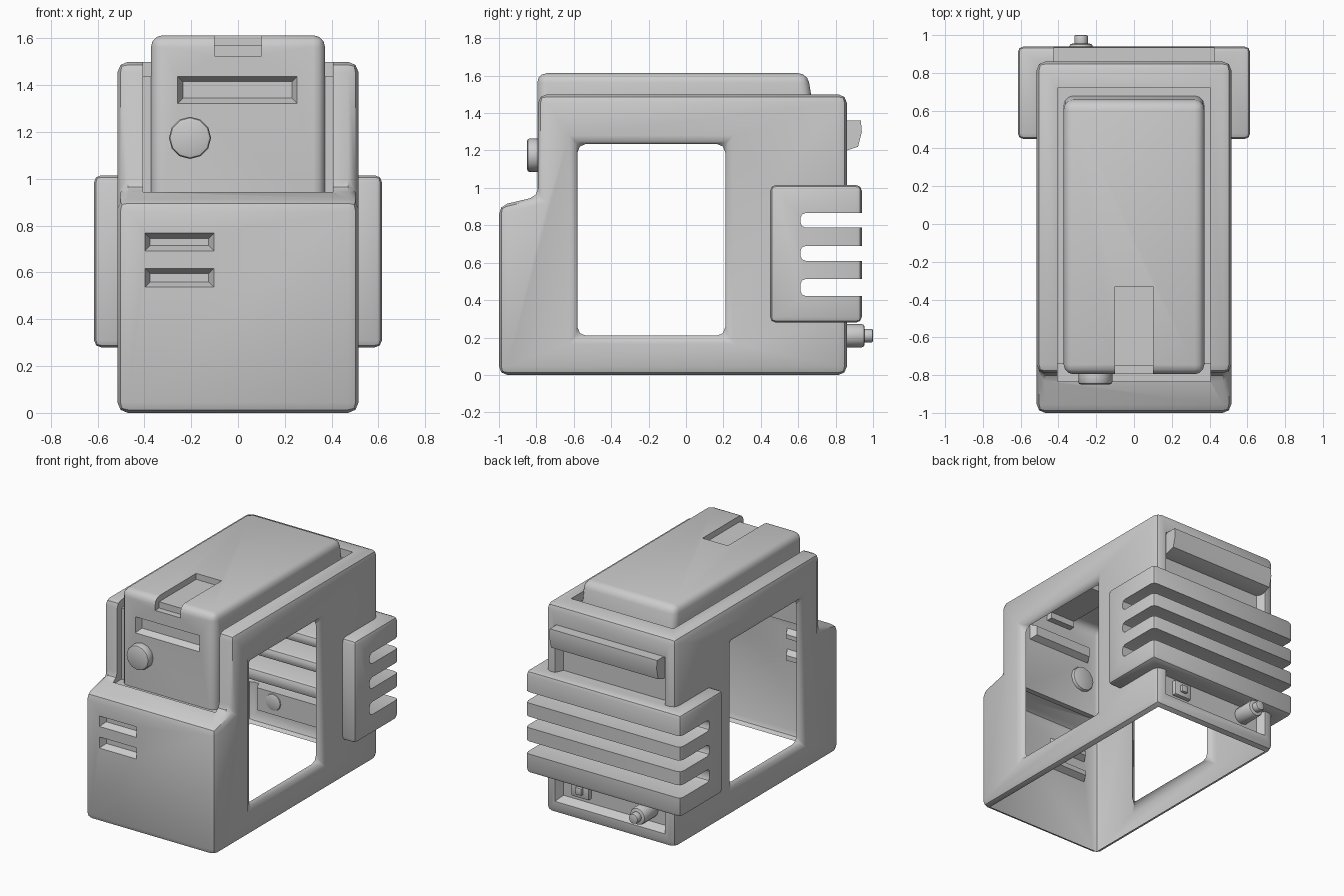
import bpy, bmesh, math
from mathutils import Matrix

if "Cube" in bpy.data.objects:
    bpy.data.objects.remove(bpy.data.objects["Cube"])


def finish(bm, name, bevel=0, seg=2):
    bmesh.ops.recalc_face_normals(bm, faces=bm.faces[:])
    if bevel:
        sharp = [e for e in bm.edges if e.calc_face_angle(0) > 0.2]
        bmesh.ops.bevel(bm, geom=sharp, offset=bevel, segments=seg, profile=0.5,
                        affect='EDGES', clamp_overlap=True)
    me = bpy.data.meshes.new(name)
    bm.to_mesh(me)
    bm.free()
    ob = bpy.data.objects.new(name, me)
    bpy.context.collection.objects.link(ob)
    return ob


def prism(name, pts, hx, bevel=0, window=None, seg=2):
    """(y, z) profile extruded over x = -hx..hx, optionally with a four-corner window."""
    bm = bmesh.new()
    n = len(pts)
    a, b = [[bm.verts.new((x, y, z)) for y, z in pts] for x in (-hx, hx)]
    for i in range(n):
        bm.faces.new((a[i], a[(i + 1) % n], b[(i + 1) % n], b[i]))
    if window:
        c, d = [[bm.verts.new((x, y, z)) for y, z in window] for x in (-hx, hx)]
        for i in range(4):
            bm.faces.new((c[i], c[(i + 1) % 4], d[(i + 1) % 4], d[i]))
        for o, w in ((a, c), (b, d)):
            for i in range(3):
                bm.faces.new((o[i], o[i + 1], w[i + 1], w[i]))
            bm.faces.new(o[3:] + [o[0], w[0], w[3]])
    else:
        bm.faces.new(a)
        bm.faces.new(b)
    return finish(bm, name, bevel, seg)


def block(name, x, y, z, bevel=0, taper=0, seg=2):
    """Box from ranges; taper shrinks the y[1] end."""
    bm = bmesh.new()
    rings = []
    for yy, t in ((y[0], 0), (y[1], taper)):
        rings.append([bm.verts.new(p) for p in (
            (x[0] + t, yy, z[0] + t), (x[1] - t, yy, z[0] + t),
            (x[1] - t, yy, z[1] - t), (x[0] + t, yy, z[1] - t))])
    r, s = rings
    bm.faces.new(r)
    bm.faces.new(s)
    for i in range(4):
        bm.faces.new((r[i], r[(i + 1) % 4], s[(i + 1) % 4], s[i]))
    return finish(bm, name, bevel, seg)


def rod(name, x, z, y0, y1, r, bevel, sides=12):
    bm = bmesh.new()
    bmesh.ops.create_cone(bm, cap_ends=True, segments=sides, radius1=r, radius2=r, depth=abs(y1 - y0))
    rims = [e for e in bm.edges if e.calc_face_angle(0) > 1]
    bmesh.ops.bevel(bm, geom=rims, offset=bevel, segments=2, profile=0.5, affect='EDGES')
    bm.transform(Matrix.Translation((x, (y0 + y1) / 2, z)) @ Matrix.Rotation(math.pi / 2, 4, 'X'))
    return finish(bm, name)


def combine(ob, other, op='DIFFERENCE'):
    m = ob.modifiers.new('bool', 'BOOLEAN')
    m.operation, m.object, m.solver = op, other, 'EXACT'
    bpy.context.view_layer.objects.active = ob
    bpy.ops.object.modifier_apply(modifier=m.name)
    bpy.data.objects.remove(other)


# main housing with side windows
housing = prism('housing',
                [(-1, 0), (.86, 0), (.86, 1.5), (-.79, 1.5), (-.79, .955), (-1, .905)], .515, .045,
                [(-.58, .21), (.21, .21), (.21, 1.235), (-.58, 1.235)])
# channel around the inner cover
combine(housing, prism('cut', [(-.835, .93), (-.74, .93), (-.74, 1.44), (.72, 1.44),
                               (.72, 1.8), (-.835, 1.8)], .405))
# inner cover with top notch
cover = prism('cover', [(-.795, .8), (-.66, .8), (-.66, 1.37), (.69, 1.37), (.65, 1.613), (-.795, 1.613)],
              .372, .05, seg=3)
combine(cover, block('cut', (-.1, .1), (-.9, -.33), (1.57, 1.7)))
combine(cover, block('cut', (-.1, .1), (-.9, -.75), (1.525, 1.7)))
combine(housing, cover, 'UNION')
# recessed front slots
for x0, x1, z0, z1, y in ((-.26, .255, 1.32, 1.44, -.795), (-.4, -.1, .69, .77, -1), (-.4, -.1, .535, .62, -1)):
    combine(housing, block('cut', (x0, x1), (y - .005, y + .045), (z0, z1), taper=.025))
# recessed back panel
combine(housing, block('cut', (-.44, .44), (.865, .8), (.09, 1.36), taper=.03))
# wrap-around cooling fins
fins = block('fins', (-.615, .615), (.45, .94), (.28, 1.015), .03)
combine(housing, fins, 'UNION')
for z0, z1 in ((.787, .866), (.61, .69), (.422, .513)):
    combine(housing, block('cut', (-.8, .8), (.612, 1.2), (z0, z1), .028))

# open the bottom and hollow out the window tunnel
bm = bmesh.new()
bm.from_mesh(housing.data)
dead = []
for f in bm.faces:
    xs, ys, zs = zip(*(v.co for v in f.verts))
    tunnel = (max(xs) - min(xs) > .8 and min(ys) > -.6 and max(ys) < .23
              and min(zs) > .18 and max(zs) < 1.26)
    if tunnel or max(zs) < .005:
        dead.append(f)
bmesh.ops.delete(bm, geom=dead, context='FACES')
bm.to_mesh(housing.data)
bm.free()

# small fittings
rod('front_button', -.205, 1.175, -.85, -.77, .09, .015)
prism('back_handle', [(.79, 1.36), (.935, 1.36), (.94, 1.3), (.92, 1.22), (.86, 1.2), (.79, 1.2)], .425)
rod('outlet_barrel', -.28, .21, .79, .955, .062, .015)
rod('outlet_tip', -.28, .21, .94, 1.0, .036, .008)
block('socket_frame', (.19, .33), (.79, .83), (.15, .26), .008)
block('socket_plug', (.235, .285), (.82, .85), (.18, .23), .005)

for ob in bpy.context.scene.objects:
    ob.select_set(True)
bpy.context.view_layer.objects.active = housing
bpy.ops.object.shade_smooth_by_angle(angle=math.radians(35))
